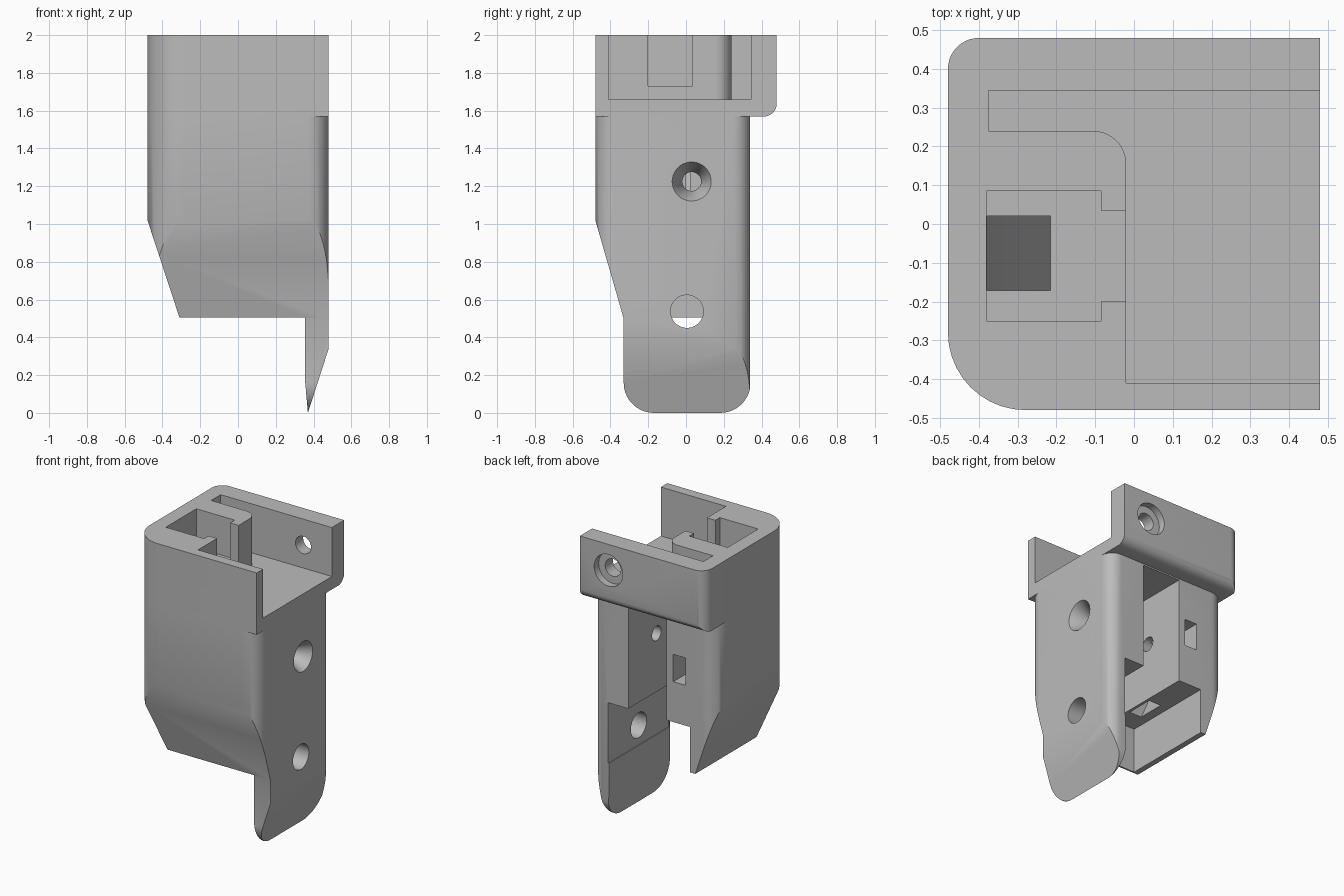
import bpy, bmesh, math
from mathutils import Vector

if "Cube" in bpy.data.objects:
    bpy.data.objects.remove(bpy.data.objects["Cube"])

grey = bpy.data.materials.new("plain_grey")
grey.use_nodes = True
grey.diffuse_color = (0.5, 0.5, 0.5, 1)
grey.node_tree.nodes["Principled BSDF"].inputs["Base Color"].default_value = (0.5, 0.5, 0.5, 1)


def arc(cx, cy, r, start, end, n=10):
    """Points along an arc, angles in degrees."""
    angles = [math.radians(start + (end - start) * i / n) for i in range(n + 1)]
    return [(cx + r * math.cos(a), cy + r * math.sin(a)) for a in angles]


def rounded_rect(x0, x1, y0, y1, radii):
    """Corner radii run counter-clockwise from the low x, low y corner."""
    points = []
    corners = [(x0, y0, 1, 1), (x1, y0, -1, 1), (x1, y1, -1, -1), (x0, y1, 1, -1)]
    for i, ((x, y, sx, sy), r) in enumerate(zip(corners, radii)):
        points += arc(x + sx * r, y + sy * r, r, 180 + 90 * i, 270 + 90 * i) if r else [(x, y)]
    return points


def prism(name, points, axis, lo, hi):
    """Extrude a flat profile along one axis."""
    place = {"x": lambda u, v, d: (d, u, v),
             "y": lambda u, v, d: (u, d, v),
             "z": lambda u, v, d: (u, v, d)}[axis]
    bm = bmesh.new()
    face = bm.faces.new([bm.verts.new(place(u, v, lo)) for u, v in points])
    grown = bmesh.ops.extrude_face_region(bm, geom=[face])["geom"]
    moved = [g for g in grown if isinstance(g, bmesh.types.BMVert)]
    bmesh.ops.translate(bm, verts=moved, vec=Vector(place(0, 0, hi - lo)))
    bmesh.ops.recalc_face_normals(bm, faces=bm.faces)
    mesh = bpy.data.meshes.new(name)
    bm.to_mesh(mesh)
    bm.free()
    mesh.materials.append(grey)
    obj = bpy.data.objects.new(name, mesh)
    bpy.context.collection.objects.link(obj)
    return obj


def box(name, x0, x1, y0, y1, z0, z1):
    return prism(name, [(x0, y0), (x1, y0), (x1, y1), (x0, y1)], "z", z0, z1)


def cone(name, centre, axis, d0, r0, d1, r1):
    """Round cutter along x or y whose radius changes from r0 to r1."""
    obj = prism(name, arc(*centre, r0, 0, 352.5, 47), axis, d0, d1)
    i = "xyz".index(axis)
    for v in obj.data.vertices:
        if abs(v.co[i] - d1) < 1e-5:
            for j, c in zip([k for k in range(3) if k != i], centre):
                v.co[j] = c + (v.co[j] - c) * r1 / r0
    return obj


def combine(target, tool, operation):
    mod = target.modifiers.new(operation, "BOOLEAN")
    mod.operation = operation
    mod.solver = "EXACT"
    mod.object = tool
    bpy.context.view_layer.objects.active = target
    bpy.ops.object.modifier_apply(modifier=mod.name)
    bpy.data.objects.remove(tool)


# Outer body: lower column joined with the wider head
bracket = prism("bracket_body", rounded_rect(-.48, .48, -.48, .34, (.2, .11, .09, .12)), "z", -.05, 1.6)
head = prism("head", rounded_rect(-.48, .48, -.48, .48, (.2, 0, 0, .08)), "z", 1.57, 2)
combine(bracket, head, "UNION")

# Side silhouette: front slope, rounded tongue tip, rounded rear flange edge
side = [(-.7, 2.1), (-.7, 1.783), (-.33, .5)]
side += arc(-.17, .16, .16, 180, 270) + arc(.182, .16, .16, 270, 360)
side += [(.342, 1.565)] + arc(.411, 1.639, .07, 270, 360) + [(.481, 2.1)]
combine(bracket, prism("side_outline", side, "x", -1, 1), "INTERSECT")

# Front silhouette: sloped side, flat bottom, wedge-shaped tongue
front = [(-.6, 2.1), (-.6, 1.387), (-.31, .505), (.355, .505), (.355, .17),
         (.37, 0), (.48, .34), (.6, .71), (.6, 2.1)]
combine(bracket, prism("front_outline", front, "y", -1, 1), "INTERSECT")

# Recesses in the top: main tray with side slot, and T-shaped pocket
tray = [(.6, -.41), (.6, .345), (-.375, .345), (-.375, .24)]
tray += arc(-.105, .155, .085, 90, 0) + [(-.02, -.41)]
pocket = [(-.38, -.25), (-.38, .085), (-.085, .085), (-.085, .035),
          (.05, .035), (.05, -.2), (-.085, -.2), (-.085, -.25)]
# Bent duct that leads from the pocket to the ledge
duct = [(-.38, 1.8), (-.215, 1.8), (-.215, 1.15), (-.1, .79), (-.19, .79),
        (-.25, .92), (-.31, 1.1), (-.379, 1.3)]

cutters = [
    prism("tray", tray, "z", 1.66, 2.1),
    prism("pocket", pocket, "z", 1.73, 2.1),
    box("lower_cavity", -.27, .36, -.32, .45, .4, .82),
    box("upper_cavity", -.09, .205, -.32, .45, .75, 1.56),
    prism("duct", duct, "y", -.172, .02),
    box("rear_window", -.235, -.14, 0, .45, 1.1, 1.29),
    cone("screw_hole", (.03, 1.225), "x", -.2, .05, .6, .05),
    cone("countersink", (.03, 1.225), "x", .38, .05, .485, .106),
    cone("tongue_hole", (.005, .537), "x", .3, .087, .6, .087),
    cone("flange_hole", (.26, 1.82), "y", .25, .06, .6, .06),
    cone("flange_counterbore", (.26, 1.82), "y", .43, .11, .6, .11),
]
for cutter in cutters:
    combine(bracket, cutter, "DIFFERENCE")

bpy.ops.object.select_all(action="DESELECT")
bracket.select_set(True)
bpy.context.view_layer.objects.active = bracket
bpy.ops.object.shade_smooth_by_angle(angle=math.radians(30))
